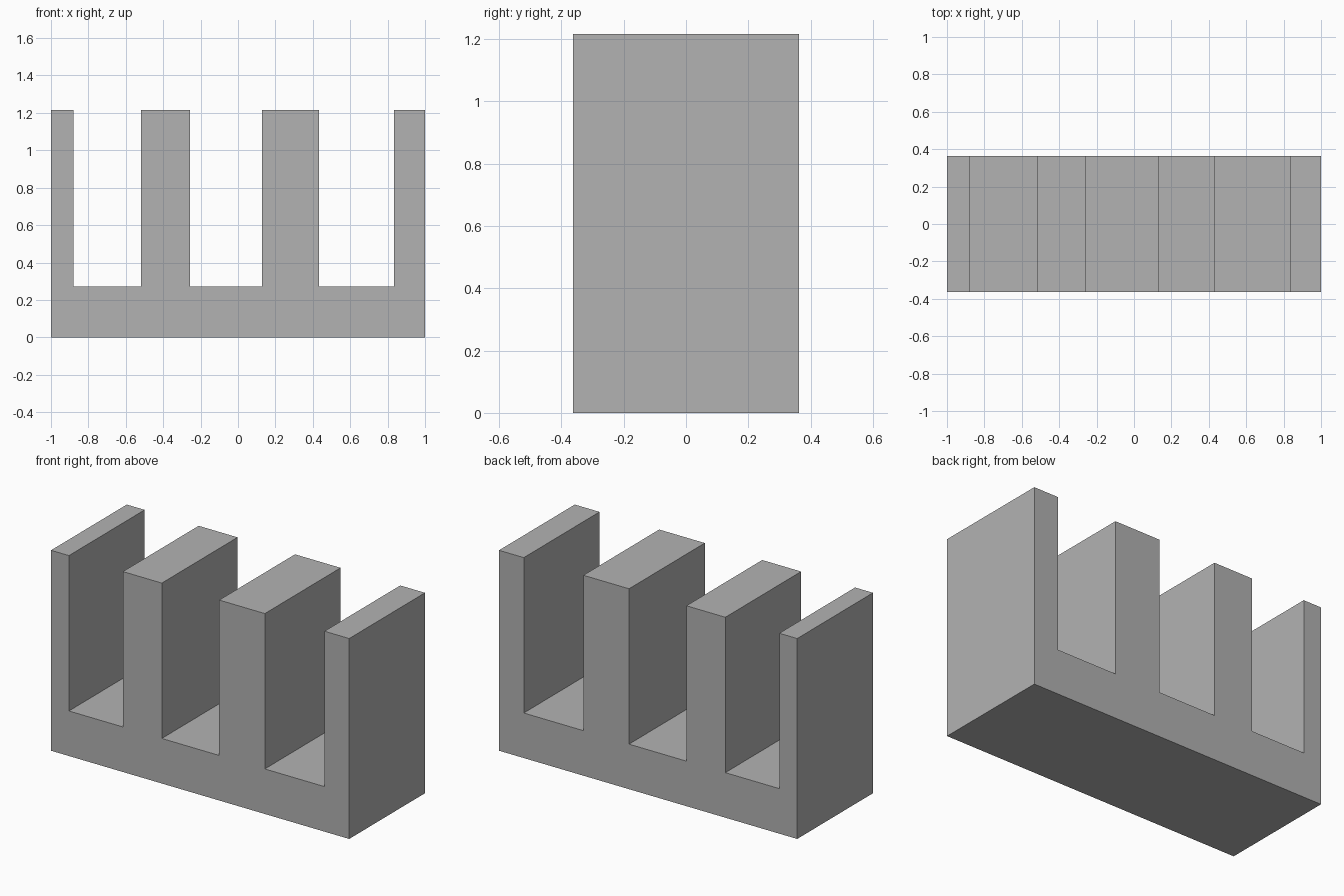
import bpy
import bmesh

if "Cube" in bpy.data.objects:
    bpy.data.objects.remove(bpy.data.objects["Cube"])

HALF_DEPTH, FLOOR, TOP = 0.363, 0.273, 1.215
# x ranges of the four upright walls
WALLS = [(-1.0, -0.88), (-0.518, -0.257), (0.128, 0.434), (0.834, 1.0)]

grey = bpy.data.materials.new("plain_grey")
grey.diffuse_color = (0.448, 0.448, 0.448, 1.0)
grey.use_nodes = True
grey.node_tree.nodes["Principled BSDF"].inputs["Base Color"].default_value = grey.diffuse_color

# Comb-shaped profile: along the base, then back over walls and slots
profile = [(-1.0, 0.0), (1.0, 0.0)]
for i, (left, right) in reversed(list(enumerate(WALLS))):
    if i < len(WALLS) - 1:
        profile.append((right, FLOOR))
    profile += [(right, TOP), (left, TOP)]
    if i > 0:
        profile.append((left, FLOOR))

# Extrude the profile through the depth
bm = bmesh.new()
front = bm.faces.new([bm.verts.new((x, -HALF_DEPTH, z)) for x, z in profile])
result = bmesh.ops.extrude_face_region(bm, geom=[front], use_keep_orig=True)
moved = [g for g in result["geom"] if isinstance(g, bmesh.types.BMVert)]
bmesh.ops.translate(bm, verts=moved, vec=(0, 2 * HALF_DEPTH, 0))
bmesh.ops.recalc_face_normals(bm, faces=bm.faces)

mesh = bpy.data.meshes.new("slotted_rack")
bm.to_mesh(mesh)
bm.free()
mesh.materials.append(grey)
rack = bpy.data.objects.new("slotted_rack", mesh)
bpy.context.collection.objects.link(rack)
